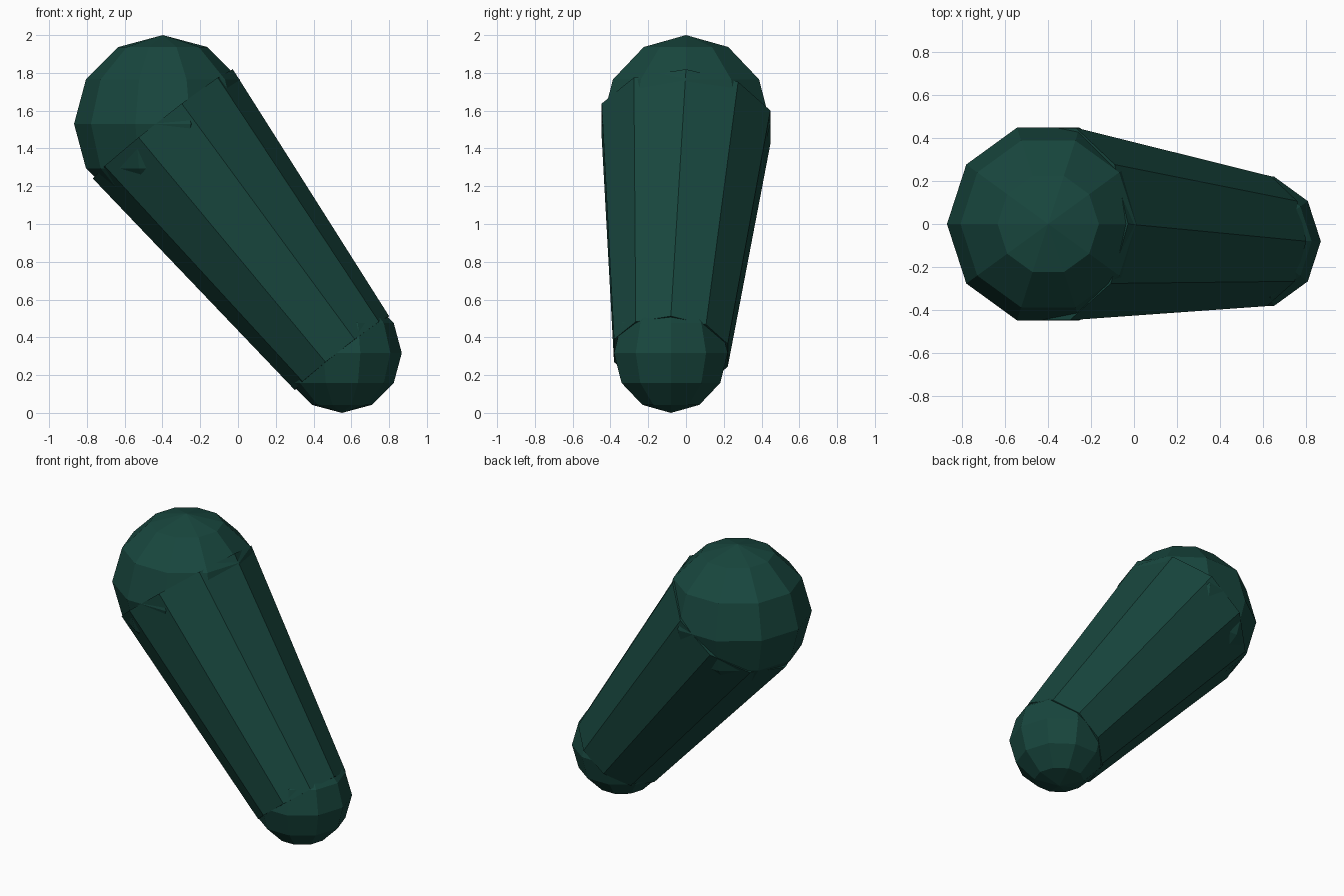
import bpy
from mathutils import Matrix, Vector

if "Cube" in bpy.data.objects:
    bpy.data.objects.remove(bpy.data.objects["Cube"])

SIDES = 10
BIG, BIG_R = Vector((-0.398, 0.0, 1.53)), 0.47
SMALL, SMALL_R = Vector((0.55, -0.08, 0.317)), 0.317

mat = bpy.data.materials.new("dark_green")
mat.diffuse_color = (0.009, 0.062, 0.048, 1)
mat.use_nodes = True
mat.node_tree.nodes["Principled BSDF"].inputs["Base Color"].default_value = mat.diffuse_color


def finish(name):
    ob = bpy.context.object
    ob.name = name
    ob.data.materials.append(mat)
    return ob


def ball(name, centre, radius):
    bpy.ops.mesh.primitive_uv_sphere_add(segments=SIDES, ring_count=6, radius=radius, location=centre)
    ob = finish(name)
    # one vertex column points along +x
    first = max(ob.data.vertices, key=lambda v: v.co.x).co
    ob.data.transform(Matrix.Rotation(-first.xy.angle_signed(Vector((1, 0))) * -1, 4, 'Z')
                      if abs(first.y) < 1e-4 else Matrix.Rotation(1.5707963, 4, 'Z'))
    return ob


# Rounded ends
ball("large_end", BIG, BIG_R)
ball("small_end", SMALL, SMALL_R)

# Tapered shaft between the two ball centres, with a corner edge in the xz plane
axis = SMALL - BIG
d = axis.normalized()
u = Vector((0, 1, 0)).cross(d).normalized()
v = d.cross(u)
bpy.ops.mesh.primitive_cone_add(vertices=SIDES, radius1=BIG_R, radius2=SMALL_R, depth=axis.length)
shaft = finish("tapered_shaft")
# the primitive's first corner lies on its local y axis
rot = Matrix((v, -u, d)).transposed()
if rot.determinant() < 0:
    rot = Matrix((-v, -u, d)).transposed()
shaft.matrix_world = Matrix.Translation((BIG + SMALL) / 2) @ rot.to_4x4()
